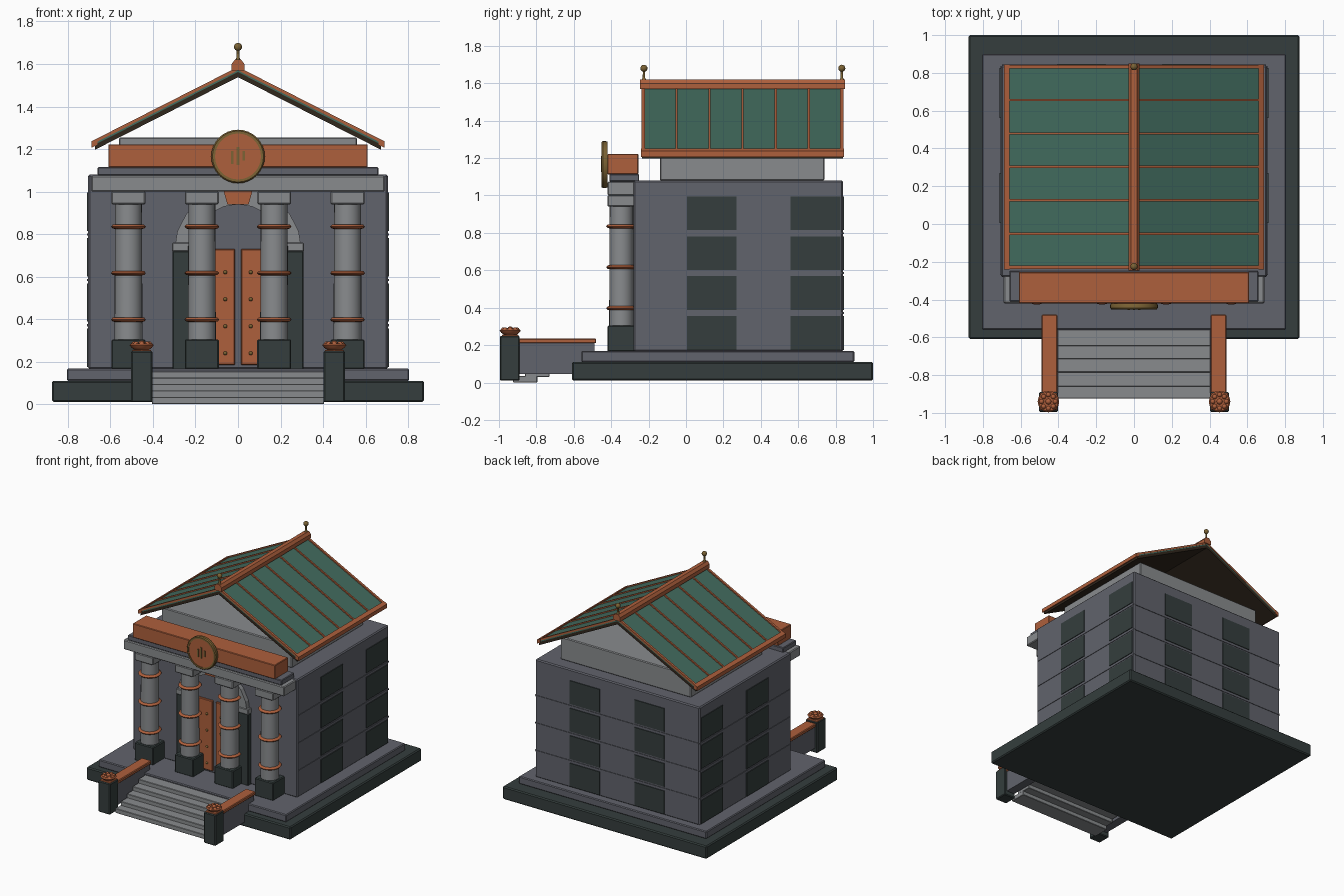
import bpy, bmesh, math
from mathutils import Matrix, Vector

if "Cube" in bpy.data.objects:
    bpy.data.objects.remove(bpy.data.objects["Cube"], do_unlink=True)


def material(name, r, g, b, rough=0.7):
    m = bpy.data.materials.new(name)
    m.use_nodes = True
    m.diffuse_color = (r, g, b, 1)
    node = m.node_tree.nodes["Principled BSDF"]
    node.inputs["Base Color"].default_value = (r, g, b, 1)
    node.inputs["Roughness"].default_value = rough
    return m


STONE = material("slate stone", 0.12, 0.125, 0.15)
PALE = material("pale stone", 0.25, 0.26, 0.27)
DARK = material("dark stone", 0.035, 0.048, 0.047)
COPPER = material("copper", 0.42, 0.115, 0.045)
GREEN = material("green roofing", 0.055, 0.15, 0.115)
BRASS = material("aged brass", 0.2, 0.125, 0.035)
TIMBER = material("dark timber", 0.03, 0.02, 0.012)


def finish(name, bm, mat, bevel=0, smooth=False):
    bmesh.ops.recalc_face_normals(bm, faces=bm.faces)
    me = bpy.data.meshes.new(name)
    bm.to_mesh(me)
    bm.free()
    me.materials.append(mat)
    ob = bpy.data.objects.new(name, me)
    bpy.context.collection.objects.link(ob)
    if bevel:
        mod = ob.modifiers.new("Bevel", "BEVEL")
        mod.width = bevel
        mod.segments = 1
    if smooth:
        bpy.ops.object.select_all(action="DESELECT")
        ob.select_set(True)
        bpy.context.view_layer.objects.active = ob
        bpy.ops.object.shade_smooth_by_angle(angle=math.radians(40))
    return ob


def box(name, x, y, z, mat, bevel=0.0):
    """Box from (low, high) ranges."""
    bm = bmesh.new()
    size = [r[1] - r[0] for r in (x, y, z)]
    mid = [(r[1] + r[0]) / 2 for r in (x, y, z)]
    bmesh.ops.create_cube(bm, size=1, matrix=Matrix.Translation(mid) @ Matrix.Diagonal((*size, 1)))
    return finish(name, bm, mat, bevel)


def pair(name, x, y, z, mat, bevel=0.0):
    """The same box on both sides of the centre line."""
    box(name + "_left", x, y, z, mat, bevel)
    box(name + "_right", (-x[1], -x[0]), y, z, mat, bevel)


def prism(name, outline, y, mat):
    """Outline in x and z, extruded along y."""
    bm = bmesh.new()
    face = bm.faces.new([bm.verts.new((px, y[0], pz)) for px, pz in outline])
    ext = bmesh.ops.extrude_face_region(bm, geom=[face])
    verts = [v for v in ext["geom"] if isinstance(v, bmesh.types.BMVert)]
    bmesh.ops.translate(bm, verts=verts, vec=(0, y[1] - y[0], 0))
    return finish(name, bm, mat)


def lathe(name, profile, place, mat, sides=24, axis="Z"):
    """Profile of (radius, height) turned about an axis."""
    bm = bmesh.new()
    verts = [bm.verts.new((r, 0, h)) for r, h in profile]
    edges = [bm.edges.new(e) for e in zip(verts, verts[1:])]
    bmesh.ops.spin(bm, geom=verts + edges, cent=(0, 0, 0), axis=(0, 0, 1),
                   angle=math.tau, steps=sides, use_duplicate=False)
    bmesh.ops.remove_doubles(bm, verts=bm.verts, dist=1e-5)
    turn = Matrix.Rotation(math.pi / 2, 4, "X") if axis == "Y" else Matrix()
    bm.transform(Matrix.Translation(place) @ turn)
    return finish(name, bm, mat, smooth=True)


def ball(name, place, r, mat):
    bm = bmesh.new()
    bmesh.ops.create_uvsphere(bm, u_segments=12, v_segments=8, radius=r, matrix=Matrix.Translation(place))
    return finish(name, bm, mat, smooth=True)


# Platform and main hall
box("platform", (-0.875, 0.875), (-0.61, 1), (0.01, 0.11), DARK, 0.008)
box("plinth", (-0.805, 0.805), (-0.56, 0.9), (0.11, 0.168), STONE, 0.006)
box("hall", (-0.705, 0.705), (-0.28, 0.84), (0.165, 1.08), STONE, 0.008)
box("attic", (-0.56, 0.56), (-0.14, 0.74), (1.08, 1.255), PALE, 0.006)

# Dark wall panels in four rows, with thin string courses between
for row in range(4):
    z = (0.175 + row * 0.2133, 0.355 + row * 0.2133)
    for n, y in enumerate([(0.005, 0.27), (0.56, 0.825)]):
        pair(f"side_panel_{row}_{n}", (0.703, 0.711), y, z, DARK)
    pair(f"back_panel_{row}", (0.15, 0.405), (0.838, 0.846), z, DARK)
    if row:
        course = (z[0] - 0.022, z[0] - 0.012)
        pair(f"side_course_{row}", (0.703, 0.709), (-0.27, 0.835), course, STONE)
        box(f"back_course_{row}", (-0.7, 0.7), (0.838, 0.844), course, STONE)

# Steps and cheek walls
for i, front in enumerate([-0.645, -0.715, -0.785, -0.86, -0.925]):
    top = 0.155 - i * 0.03
    box(f"step_{i}", (-0.405, 0.405), (front, front + 0.13), (top - 0.035, top), PALE, 0.003)
pair("cheek_wall", (0.412, 0.482), (-0.9, -0.49), (0.045, 0.212), STONE)
pair("cheek_coping", (0.405, 0.489), (-0.9, -0.48), (0.21, 0.236), COPPER, 0.005)
pair("newel", (0.402, 0.503), (-0.995, -0.89), (0.01, 0.25), DARK, 0.006)
for s in (-1, 1):
    c = Vector((s * 0.453, -0.94, 0.25))
    box(f"bowl_foot_{s}", (c.x - 0.045, c.x + 0.045), (-0.985, -0.895), (0.245, 0.256), COPPER, 0.004)
    lathe(f"bowl_{s}", [(0, 0), (0.03, 0.003), (0.048, 0.016), (0.057, 0.028), (0.05, 0.035), (0, 0.035)],
          c, COPPER, 16)
    for k in range(8):
        a = math.tau * k / 8
        ball(f"bowl_petal_{s}_{k}", c + Vector((0.036 * math.cos(a), 0.036 * math.sin(a), 0.032)), 0.013, COPPER)
    ball(f"bowl_heart_{s}", c + Vector((0, 0, 0.034)), 0.016, COPPER)

# Columns
Y = -0.345
for n, x in enumerate([-0.515, -0.17, 0.17, 0.515]):
    box(f"column_base_{n}", (x - 0.08, x + 0.08), (Y - 0.075, Y + 0.07), (0.165, 0.305), DARK, 0.006)
    lathe(f"column_shaft_{n}", [(0, 0.3), (0.066, 0.3), (0.063, 0.945), (0, 0.945)], (x, Y, 0), PALE)
    box(f"capital_{n}", (x - 0.08, x + 0.08), (Y - 0.075, Y + 0.07), (0.94, 1.002), PALE, 0.006)
    for k, z in enumerate([0.398, 0.617, 0.835]):
        lathe(f"column_ring_{n}_{k}", [(0.062, z - 0.011), (0.074, z - 0.009), (0.082, z),
                                       (0.074, z + 0.009), (0.062, z + 0.011)], (x, Y, 0), COPPER)

# Entablature
box("architrave", (-0.69, 0.69), (-0.42, -0.27), (1, 1.075), PALE, 0.006)
box("cornice", (-0.66, 0.66), (-0.41, -0.25), (1.075, 1.115), STONE, 0.005)
box("fascia", (-0.61, 0.61), (-0.42, -0.255), (1.113, 1.222), COPPER, 0.004)

# Medallion
lathe("medallion_rim", [(0, 0.42), (0.122, 0.42), (0.126, 0.43), (0.126, 0.445), (0.12, 0.452),
                        (0.108, 0.452), (0.108, 0.444), (0, 0.444)], (0, 0, 1.165), BRASS, 32, "Y")
lathe("medallion_disc", [(0, 0.44), (0.109, 0.44), (0.109, 0.448), (0, 0.448)], (0, 0, 1.165), COPPER, 32, "Y")
for n, (x, low, high) in enumerate([(-0.028, 1.13, 1.19), (0, 1.125, 1.21), (0.028, 1.145, 1.19)]):
    box(f"medallion_bar_{n}", (x - 0.006, x + 0.006), (-0.455, -0.446), (low, high), BRASS)

# Doorway: jambs, arch, keystone, leaves and studs
pair("jamb", (0.215, 0.308), (-0.315, -0.27), (0.165, 0.72), DARK, 0.004)
pair("impost", (0.21, 0.31), (-0.32, -0.27), (0.718, 0.76), PALE, 0.004)
arc = [math.pi * k / 10 for k in range(11)]
ring = [(0.3 * math.cos(a), 0.72 + 0.3 * math.sin(a)) for a in arc]
ring += [(0.22 * math.cos(a), 0.72 + 0.22 * math.sin(a)) for a in reversed(arc)]
prism("arch", ring, (-0.315, -0.27), PALE)
prism("keystone", [(-0.05, 0.94), (0.05, 0.94), (0.07, 1.01), (-0.07, 1.01)], (-0.33, -0.27), COPPER)
pair("door_leaf", (0.014, 0.205), (-0.295, -0.275), (0.185, 0.73), COPPER, 0.004)
for s in (-1, 1):
    for k in range(4):
        for x in (0.06, 0.155):
            ball(f"door_stud_{s}_{k}_{x}", (s * x, -0.296, 0.24 + k * 0.127), 0.009, BRASS)

# Roof slopes: timber deck, green sheet, copper ribs and eaves
APEX, EAVE_X, FALL = 1.56, 0.68, 0.345


def slope(s, x0, x1, low, high):
    """Band parallel to the roof pitch, between two offsets."""
    def z(x):
        return APEX - FALL * x / EAVE_X
    return [(s * x0, z(x0) + low), (s * x1, z(x1) + low), (s * x1, z(x1) + high), (s * x0, z(x0) + high)]


for s in (-1, 1):
    prism(f"roof_deck_{s}", slope(s, 0, 0.672, -0.022, 0.002), (-0.235, 0.84), TIMBER)
    prism(f"roof_sheet_{s}", slope(s, 0, 0.678, 0.002, 0.016), (-0.235, 0.84), GREEN)
    prism(f"eave_strip_{s}", slope(s, 0.66, 0.688, -0.004, 0.026), (-0.24, 0.845), COPPER)
    for k in range(7):
        y = -0.228 + k * 0.1768
        w = 0.009 if k in (0, 6) else 0.006
        prism(f"roof_rib_{s}_{k}", slope(s, 0, 0.675, 0.01, 0.026), (y - w, y + w), COPPER)

# Ridge and finials
prism("ridge", [(-0.03, 1.57), (0.03, 1.57), (0.03, 1.6), (0.015, 1.62), (-0.015, 1.62), (-0.03, 1.6)],
      (-0.245, 0.85), COPPER)
for n, y in enumerate([-0.225, 0.833]):
    lathe(f"finial_stem_{n}", [(0.014, 1.615), (0.007, 1.63), (0.006, 1.67)], (0, y, 0), BRASS, 10)
    ball(f"finial_ball_{n}", (0, y, 1.68), 0.019, BRASS)
